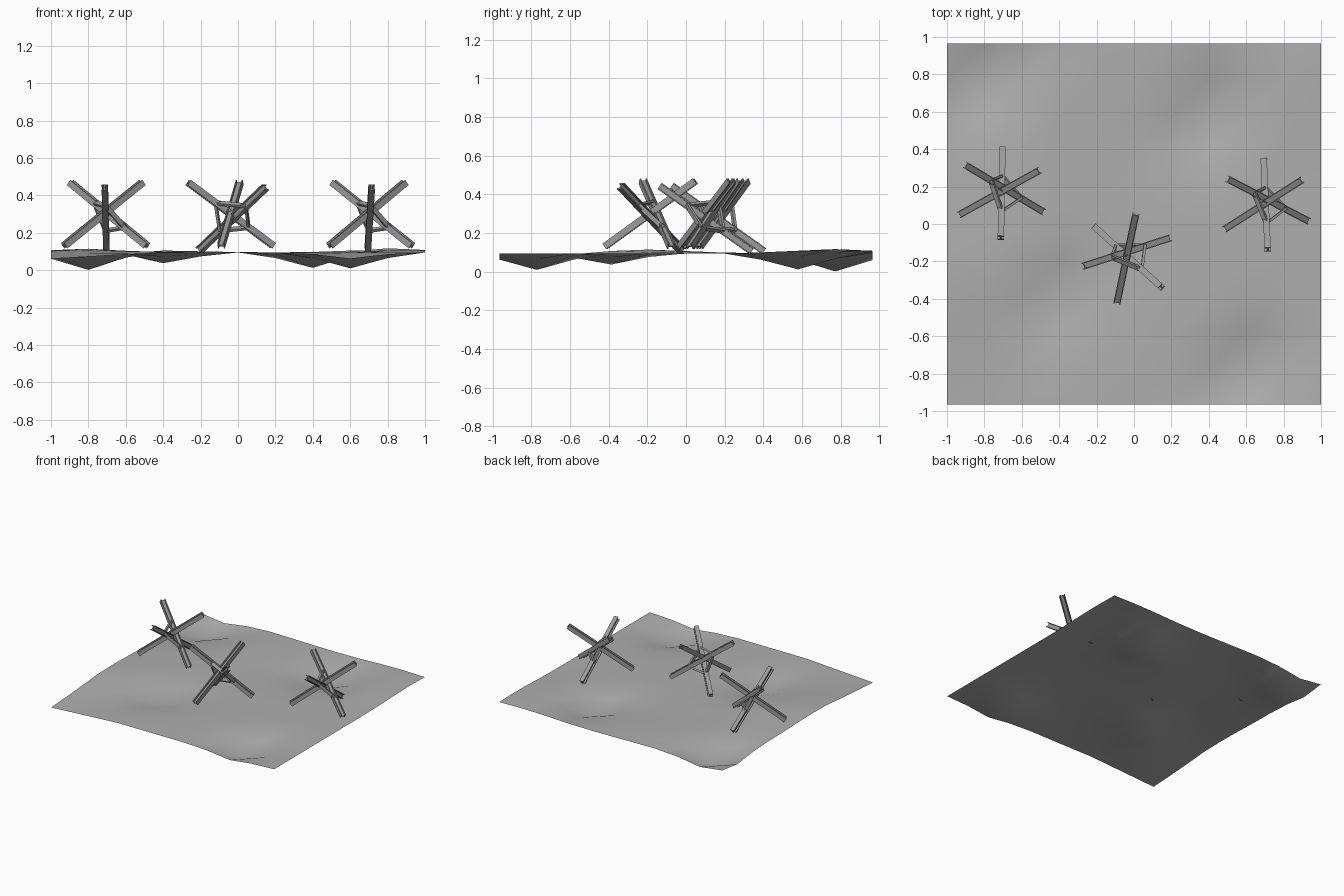
import bpy, bmesh, math
from mathutils import Vector, Matrix

if "Cube" in bpy.data.objects:
    bpy.data.objects.remove(bpy.data.objects["Cube"])


def material(name, value):
    m = bpy.data.materials.new(name)
    m.diffuse_color = (value, value, value, 1)
    m.use_nodes = True
    m.node_tree.nodes["Principled BSDF"].inputs["Base Color"].default_value = m.diffuse_color
    return m


earth = material("earth_grey", 0.43)
steel = material("steel_grey", 0.33)


def add_object(name, bm, mat):
    bmesh.ops.recalc_face_normals(bm, faces=bm.faces)
    mesh = bpy.data.meshes.new(name)
    bm.to_mesh(mesh)
    bm.free()
    mesh.materials.append(mat)
    ob = bpy.data.objects.new(name, mesh)
    bpy.context.collection.objects.link(ob)
    return ob


def extrude_profile(bm, profile, start, end, flange):
    """Sweep a closed profile from start to end; profile y points along flange."""
    axis = (end - start).normalized()
    up = (flange - axis * flange.dot(axis)).normalized()
    side = up.cross(axis)
    rings = [[bm.verts.new(p + side * u + up * v) for u, v in profile]
             for p in (start, end)]
    n = len(profile)
    for i in range(n):
        j = (i + 1) % n
        bm.faces.new((rings[0][i], rings[0][j], rings[1][j], rings[1][i]))
    bm.faces.new(rings[0])
    bm.faces.new(rings[1])


# Ground sheet: 10 x 10 grid with four craters, soft bumps and one low corner
HALF_Y, BASE = 0.965, 0.095
craters = [(-0.8, 0.772, 0.095, 0.31), (-0.4, -0.386, 0.06, 0.31),
           (0.6, -0.772, 0.085, 0.31), (0.4, 0.579, 0.085, 0.31)]
bumps = [(-0.8, -0.2, 0.02, 0.5), (0.8, 0.772, 0.022, 0.5),
         (-0.4, 0.772, 0.01, 0.5), (-1, -HALF_Y, -0.034, 0.6)]


def height(x, y):
    z = BASE
    for cx, cy, d, r in craters:
        z -= d * max(0.0, 1 - math.hypot(x - cx, y - cy) / r)
    for cx, cy, h, r in bumps:
        z += h * max(0.0, 1 - math.hypot(x - cx, y - cy) / r)
    return z


bm = bmesh.new()
N = 10
grid = []
for i in range(N + 1):
    x = -1 + 2 * i / N
    ys = [HALF_Y * (-1 + 2 * j / N) for j in range(N + 1)]
    grid.append([bm.verts.new((x, y, height(x, y))) for y in ys])
for i in range(N):
    for j in range(N):
        a, b = grid[i][j], grid[i + 1][j]
        c, d = grid[i + 1][j + 1], grid[i][j + 1]
        bm.faces.new((a, b, c)).smooth = True
        bm.faces.new((a, c, d)).smooth = True
ground = add_object("ground", bm, earth)
if ground.data.polygons[0].normal.z < 0:
    ground.data.flip_normals()

# I-beam section (half width, half height, flange and web thickness)
W, H, F, T = 0.017, 0.019, 0.006, 0.004
i_section = [(W, -H), (W, -H + F), (T, -H + F), (T, H - F), (W, H - F), (W, H),
             (-W, H), (-W, H - F), (-T, H - F), (-T, -H + F), (-W, -H + F), (-W, -H)]
strap = [(-0.007, -0.013), (0.007, -0.013), (0.007, 0.013), (-0.007, 0.013)]


def tilted(deg):
    a = math.radians(deg)
    r = math.sqrt(2 / 3)
    return Vector((r * math.cos(a), r * math.sin(a), math.sqrt(1 / 3)))


# Three mutually perpendicular directions and the beam midpoints
Z = Vector((0, 0, 1))
da, db, dc = tilted(150), tilted(30), tilted(-90)
ma, mb, mc = Vector((0.0125, 0.01, 0.30)), Vector((-0.015, -0.0125, 0.30)), Vector((-0.0025, -0.015, 0.275))

# Obstacle: three crossed beams and a square ring of straps
beams = [(ma, da, Z.cross(da), 0.585), (mb, db, Z.cross(db), 0.585), (mc, dc, Z, 0.585)]
for label, x, y, rot in (("left", -0.705, 0.18, -1),
                         ("middle", -0.04, -0.166, 48),
                         ("right", 0.706, 0.117, 2.5)):
    place = Matrix.Translation((x, y, 0)) @ Matrix.Rotation(math.radians(rot), 4, 'Z')
    for k, (mid, axis, flange, length) in enumerate(beams):
        bm = bmesh.new()
        extrude_profile(bm, i_section, mid - axis * length / 2,
                        mid + axis * length / 2, flange)
        add_object(f"{label}_beam_{k + 1}", bm, steel).matrix_world = place
    bm = bmesh.new()
    corners = [ma + da * 0.105, mc + dc * 0.12, ma - da * 0.125, mc - dc * 0.11]
    for k in range(4):
        extrude_profile(bm, strap, corners[k], corners[(k + 1) % 4], db)
    add_object(f"{label}_brace_ring", bm, steel).matrix_world = place
